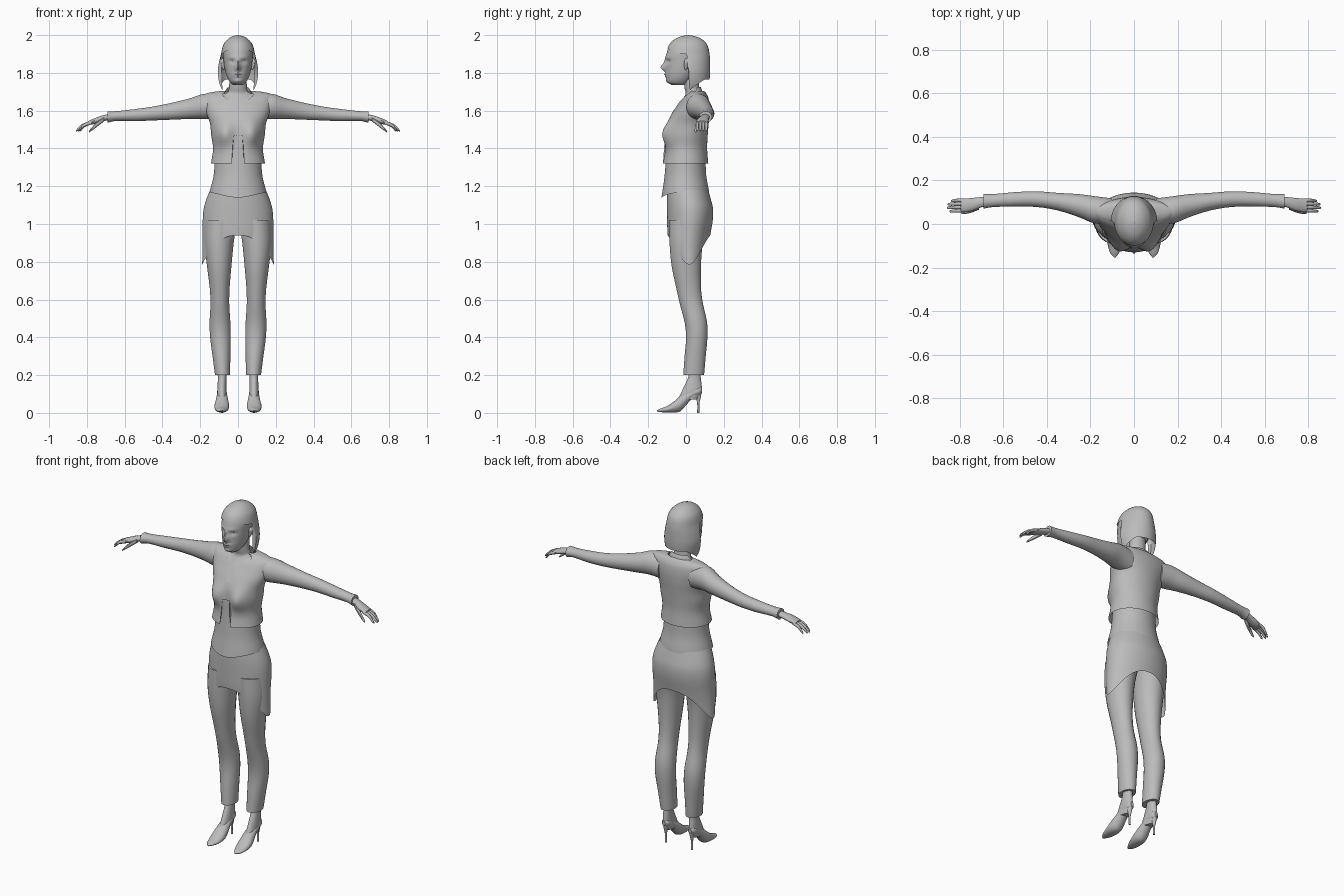
import bpy, bmesh, math

grey = bpy.data.materials.new("plain_grey")
grey.diffuse_color = (0.5, 0.5, 0.5, 1)


def section(rows, p):
    """Smoothly interpolated cross-section (u_lo, u_hi, v_lo, v_hi) at position p."""
    i = 0
    while i < len(rows) - 2 and p > rows[i + 1][0]:
        i += 1
    a, b = rows[i], rows[i + 1]
    pre, post = rows[max(i - 1, 0)], rows[min(i + 2, len(rows) - 1)]
    d = b[0] - a[0]
    t = min(max((p - a[0]) / d, 0), 1)
    out = []
    for j in range(1, 5):
        ma = (b[j] - pre[j]) / (b[0] - pre[0]) * d
        mb = (post[j] - a[j]) / (post[0] - a[0]) * d
        out.append((2*t**3 - 3*t*t + 1) * a[j] + (t**3 - 2*t*t + t) * ma
                   + (3*t*t - 2*t**3) * b[j] + (t**3 - t*t) * mb)
    return out


def loft(name, rows, axes=(0, 1, 2), n=24, k=3, side=1, lo=None, hi=None, bumps=(), caps=True):
    """Skin oval sections along an axis; lo/hi trim the ends by direction (c, s)."""
    bm = bmesh.new()
    levels = [a[0] + (b[0] - a[0]) * j / k for a, b in zip(rows, rows[1:]) for j in range(k)]
    levels.append(rows[-1][0])
    rings = []
    for p0 in levels:
        ring = []
        for i in range(n):
            ang = 2 * math.pi * (i + 0.5) / n
            c, s = math.cos(ang), math.sin(ang)
            p = p0
            if lo:
                p = max(p, lo(c, s))
            if hi:
                p = min(p, hi(c, s))
            ul, uh, vl, vh = section(rows, p)
            u = (ul + uh) / 2 + (uh - ul) / 2 * c
            v = (vl + vh) / 2 + (vh - vl) / 2 * s
            if s < 0:
                for bu, bp, su, sp, amp in bumps:
                    v -= amp * min(1, -3 * s) * math.exp(-((u - bu) / su) ** 2 - ((p - bp) / sp) ** 2)
            co = [0, 0, 0]
            co[axes[0]], co[axes[1]], co[axes[2]] = u, v, p
            co[0] *= side
            ring.append(bm.verts.new(co))
        rings.append(ring)
    for r, q in zip(rings, rings[1:]):
        for i in range(n):
            bm.faces.new((r[i], r[(i + 1) % n], q[(i + 1) % n], q[i]))
    if caps:
        bm.faces.new(rings[0])
        bm.faces.new(rings[-1])
    bmesh.ops.remove_doubles(bm, verts=bm.verts, dist=1e-5)
    bmesh.ops.recalc_face_normals(bm, faces=bm.faces)
    me = bpy.data.meshes.new(name)
    bm.to_mesh(me)
    bm.free()
    me.materials.append(grey)
    ob = bpy.data.objects.new(name, me)
    bpy.context.collection.objects.link(ob)
    return ob


def sym(rows):
    """(z, half width, front, back) to full sections."""
    return [(z, -w, w, f, b) for z, w, f, b in rows]


# Head with facial relief
face = [(0, 1.828, .013, .018, .027), (0, 1.855, .009, .025, .01), (0, 1.793, .022, .006, .009),
        (0, 1.780, .018, .005, .007), (0, 1.757, .022, .010, .006)]
for e in (-1, 1):
    face += [(e * .032, 1.860, .016, .010, -.010), (e * .03, 1.882, .022, .008, .004)]
loft("head", sym([(1.735, .025, -.075, .0), (1.75, .042, -.097, .02), (1.78, .058, -.105, .05),
     (1.82, .070, -.107, .09), (1.87, .077, -.107, .11), (1.91, .080, -.101, .118),
     (1.95, .070, -.084, .105), (1.98, .045, -.053, .075), (1.993, .022, -.02, .045),
     (1.998, .003, .008, .014)]), n=64, k=6, bumps=face)

# Bob hair: hairline over the face, long at the sides, shorter at the back
def hair_edge(c, s):
    return 1.90 + .03 * s * s if s < -.02 else 1.705 + .06 * min(1, s * 1.3)
loft("hair", sym([(1.70, .078, -.08, .115), (1.74, .097, -.10, .122), (1.80, .107, -.11, .128),
     (1.85, .102, -.112, .128), (1.90, .090, -.107, .125), (1.95, .077, -.089, .112),
     (1.98, .052, -.058, .082), (1.995, .026, -.02, .045), (2.0, .002, .01, .014)]),
     n=64, k=4, lo=hair_edge, caps=False)

# Neck and collar
loft("neck", sym([(1.62, .11, -.05, .09), (1.66, .085, -.02, .088), (1.69, .058, -.002, .08),
     (1.72, .048, -.008, .07), (1.80, .046, -.015, .07)]))
loft("collar", sym([(1.66, .10, -.02, .10), (1.69, .075, .0, .092), (1.725, .06, .01, .078)]),
     n=32, hi=lambda c, s: 1.70 + .025 * max(0, min(1, s * 2)), caps=False)

# Vest with a front opening, over a longer top
bust = [(e * .075, 1.475, .05, .06, .042) for e in (-1, 1)]
vest = sym([(1.32, .143, -.125, .118), (1.40, .132, -.108, .112), (1.47, .142, -.098, .115),
            (1.53, .148, -.096, .120), (1.58, .165, -.078, .124), (1.63, .180, -.046, .124),
            (1.67, .185, -.018, .118), (1.69, .170, .005, .108), (1.70, .125, .018, .10),
            (1.705, .075, .022, .092)])
loft("vest", vest, n=96, k=4, bumps=bust, caps=False,
     lo=lambda c, s: 1.465 if s < 0 and abs(c) < .2 else 1.32,
     hi=lambda c, s: 1.64 + .065 * min(1, (abs(c) / .55) ** 2) if s < 0 else 1.705)
loft("top", sym([(1.14, .155, -.130, .125), (1.18, .148, -.124, .121), (1.25, .130, -.114, .108),
     (1.32, .124, -.108, .104), (1.40, .122, -.100, .102), (1.47, .130, -.090, .105),
     (1.53, .138, -.086, .110), (1.58, .154, -.070, .114), (1.63, .168, -.039, .114),
     (1.67, .170, -.010, .108), (1.69, .120, .015, .095)]),
     n=64, bumps=bust, caps=False, lo=lambda c, s: 1.165 - .025 * max(0, -s) ** 4)

# Placket plate below the neckline
me = bpy.data.meshes.new("placket")
pts = [(x, section(vest, z)[2] - .004, z) for x, z in
       ((-.02, 1.565), (.02, 1.565), (.009, 1.632), (-.009, 1.632))]
me.from_pydata(pts, [], [(0, 1, 2, 3)])
me.materials.append(grey)
bpy.context.collection.objects.link(bpy.data.objects.new("placket", me))

# Skirt: hem arched at front and back, pointed at the sides
loft("skirt", sym([(.78, .190, -.070, .105), (.88, .188, -.090, .118), (.95, .187, -.098, .130),
     (1.02, .187, -.100, .142), (1.08, .182, -.101, .143), (1.13, .168, -.101, .132),
     (1.18, .148, -.100, .118)]), n=64, k=4, caps=False,
     lo=lambda c, s: .785 + .155 * (1 - abs(c) ** 2.5))

for side, tag in ((1, "left"), (-1, "right")):
    # Leg, ankle, shoe and stiletto heel
    loft("trouser_leg_" + tag, [(.20, .042, .122, -.015, .096), (.30, .040, .135, -.008, .105),
         (.40, .038, .148, .0, .114), (.48, .040, .151, -.008, .112), (.58, .046, .146, -.034, .09),
         (.66, .044, .150, -.052, .08), (.78, .034, .165, -.077, .08), (.90, .022, .178, -.088, .09),
         (1.02, .005, .178, -.090, .12)], side=side)
    loft("ankle_" + tag, [(.07, .062, .108, -.045, .06), (.11, .060, .110, -.025, .083),
         (.15, .062, .108, -.006, .083), (.19, .061, .107, .012, .078), (.23, .058, .110, .012, .08)],
         side=side)
    loft("shoe_" + tag, [(-.153, .084, .092, .008, .014), (-.135, .070, .108, .004, .023),
         (-.10, .054, .120, .002, .036), (-.06, .047, .125, .002, .064), (-.03, .049, .121, .008, .09),
         (.0, .054, .115, .040, .11), (.035, .059, .111, .078, .125), (.07, .062, .108, .092, .14),
         (.086, .075, .095, .105, .13)], axes=(0, 2, 1), side=side)
    loft("heel_" + tag, [(0, .079, .091, .059, .071), (.05, .079, .091, .059, .071),
         (.08, .074, .096, .052, .078), (.115, .066, .104, .035, .085)], n=12, side=side)

    # Sleeve and cuff, lofted sideways
    arm = (2, 1, 0)
    loft("sleeve_" + tag, [(.10, 1.55, 1.685, .005, .118), (.18, 1.556, 1.69, .002, .128),
         (.25, 1.556, 1.667, .030, .137), (.35, 1.552, 1.642, .062, .143),
         (.45, 1.548, 1.622, .078, .150), (.55, 1.544, 1.608, .080, .146),
         (.65, 1.545, 1.597, .077, .137), (.69, 1.536, 1.597, .070, .138)], axes=arm, side=side)

    # Hand with four fingers and a thumb
    loft("palm_" + tag, [(.66, 1.549, 1.588, .082, .128), (.70, 1.547, 1.579, .076, .124),
         (.74, 1.534, 1.568, .060, .120), (.775, 1.526, 1.553, .054, .117),
         (.792, 1.524, 1.546, .055, .114)], axes=arm, n=16, side=side)
    for i, tip in enumerate((.846, .857, .855, .838)):
        y = .061 + .016 * i
        mid = (.785 + tip) / 2
        loft(f"finger_{i + 1}_{tag}", [(.775, 1.527, 1.547, y - .008, y + .008),
             (mid, 1.513, 1.532, y - .009, y + .007), (tip - .008, 1.493, 1.508, y - .009, y + .004),
             (tip, 1.489, 1.497, y - .006, y + .001)], axes=arm, n=10, side=side)
    loft("thumb_" + tag, [(.71, 1.542, 1.566, .066, .092), (.745, 1.515, 1.542, .052, .074),
         (.775, 1.493, 1.511, .046, .062), (.79, 1.484, 1.492, .046, .056)],
         axes=arm, n=10, side=side)

    # Ear
    loft("ear_" + tag, [(1.815, .072, .078, -.005, .003), (1.83, .070, .086, -.010, .012),
         (1.86, .072, .094, -.010, .022), (1.875, .074, .086, -.003, .012)], n=12, side=side)

bpy.ops.object.select_all(action="SELECT")
bpy.context.view_layer.objects.active = bpy.data.objects["head"]
bpy.ops.object.shade_smooth_by_angle(angle=math.radians(40))
